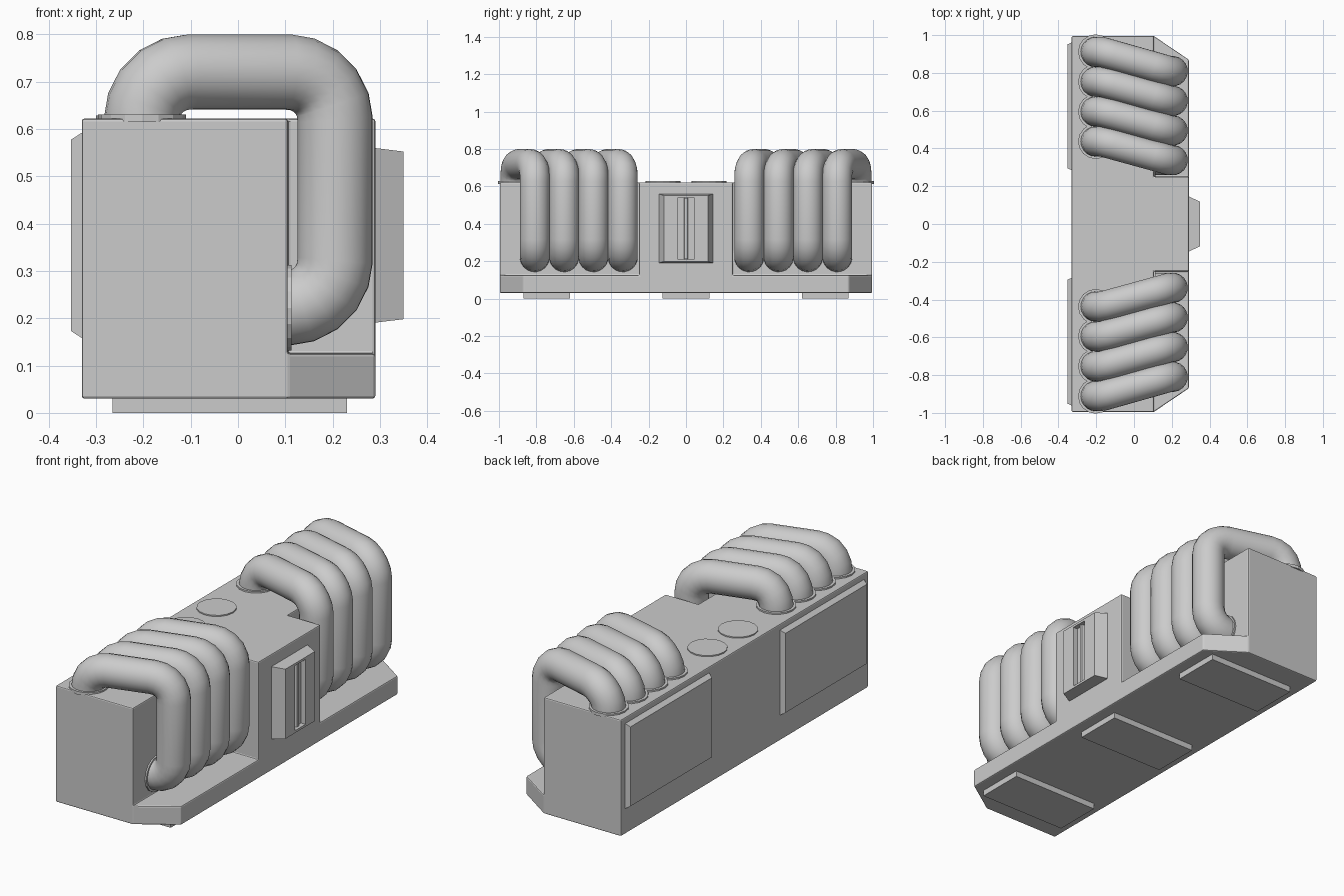
import bpy, bmesh, math
from mathutils import Vector, Matrix

if "Cube" in bpy.data.objects:
    bpy.data.objects.remove(bpy.data.objects["Cube"])

GREY = (0.6, 0.6, 0.6, 1)
grey = bpy.data.materials.new("plain grey")
grey.use_nodes = True
grey.diffuse_color = GREY
grey.node_tree.nodes["Principled BSDF"].inputs["Base Color"].default_value = GREY


def add_object(name, bm):
    bmesh.ops.recalc_face_normals(bm, faces=bm.faces)
    mesh = bpy.data.meshes.new(name)
    bm.to_mesh(mesh)
    bm.free()
    mesh.materials.append(grey)
    obj = bpy.data.objects.new(name, mesh)
    bpy.context.collection.objects.link(obj)
    return obj


def prism(name, outline, z0, z1):
    bm = bmesh.new()
    face = bm.faces.new([bm.verts.new((x, y, z0)) for x, y in outline])
    ext = bmesh.ops.extrude_face_region(bm, geom=[face])["geom"]
    top = [v for v in ext if isinstance(v, bmesh.types.BMVert)]
    bmesh.ops.translate(bm, verts=top, vec=(0, 0, z1 - z0))
    return add_object(name, bm)


def rect(x0, x1, y0, y1):
    return [(x0, y0), (x1, y0), (x1, y1), (x0, y1)]


def panel(name, x_in, x_out, y, z, half_y, half_z, taper_y, taper_z, slot=None):
    """Side plate whose outer face is narrowed, with an optional sunken slot."""
    bm = bmesh.new()
    bmesh.ops.create_cube(bm, size=2)
    for v in bm.verts:
        outer = v.co.x > 0
        ty, tz = (taper_y, taper_z) if outer else (0, 0)
        v.co = (x_out if outer else x_in,
                y + v.co.y * (half_y - ty), z + v.co.z * (half_z - tz))
    if slot:
        face = max(bm.faces, key=lambda f: f.calc_center_median().x)
        geom = bmesh.ops.inset_individual(bm, faces=[face], thickness=0.01)
        for v in face.verts:
            v.co.y = math.copysign(slot[0], v.co.y - y) + y
            v.co.z = math.copysign(slot[1], v.co.z - z) + z
        ext = bmesh.ops.extrude_discrete_faces(bm, faces=[face])["faces"][0]
        bmesh.ops.translate(bm, verts=ext.verts, vec=(-slot[2], 0, 0))
    return add_object(name, bm)


def disc(name, centre, radius, depth, axis="Z"):
    bm = bmesh.new()
    turn = Matrix.Rotation(math.pi / 2, 4, "Y") if axis == "X" else Matrix()
    bmesh.ops.create_cone(bm, cap_ends=True, segments=16, radius1=radius,
                          radius2=radius, depth=depth,
                          matrix=Matrix.Translation(centre) @ turn)
    return add_object(name, bm)


# Main housing: chamfered block with a coil bay cut from each end
BACK, WALL, FACE = -0.33, 0.105, 0.29
housing = prism("housing", [(BACK, -0.995), (WALL, -0.995), (FACE, -0.87),
                            (FACE, 0.87), (WALL, 0.995), (BACK, 0.995)], 0.03, 0.622)
for side, label in ((-1, "right"), (1, "left")):
    ys = sorted((side * 0.25, side * 1.2))
    cutter = prism("bay_cutter_" + label, rect(WALL, 0.5, *ys), 0.125, 0.8)
    cutter.hide_render = True
    cutter.hide_viewport = True
    cutter.display_type = "WIRE"
    cut = housing.modifiers.new("bay " + label, "BOOLEAN")
    cut.operation = "DIFFERENCE"
    cut.solver = "EXACT"
    cut.object = cutter
bevel = housing.modifiers.new("soft edges", "BEVEL")
bevel.width = 0.006
bevel.segments = 2
bevel.limit_method = "ANGLE"

# Feet
for i, y in enumerate((-0.745, 0, 0.745)):
    prism(f"foot_{i + 1}", rect(-0.265, 0.23, y - 0.125, y + 0.125), 0, 0.035)

# Back cover plates
for side, label in ((-1, "right"), (1, "left")):
    panel("back_plate_" + label, BACK + 0.005, -0.353, side * 0.623, 0.375,
          0.34, 0.22, 0.012, 0.018)

# Control box with sunken slot
panel("control_box", FACE - 0.005, 0.35, 0, 0.375, 0.148, 0.185, 0.03, 0.008,
      slot=(0.043, 0.165, 0.025))
panel("slot_rib", 0.32, 0.338, 0, 0.375, 0.012, 0.163, 0.004, 0.0)

# Flat caps on top of the middle
for side in (-1, 1):
    disc(f"top_cap_{'left' if side > 0 else 'right'}",
         (-0.207, side * 0.123, 0.622), 0.093, 0.012)

# Coil centre line in the x-z plane: straight runs joined by round elbows
R, TOP, X_IN, X_OUT, LOW = 0.1, 0.72, -0.203, 0.205, 0.222


def elbow(cx, cz, start):
    for k in range(6):
        a = math.radians(start - 18 * k)
        yield cx + R * math.cos(a), cz + R * math.sin(a)


path = [(X_IN, 0.58)]
path += elbow(X_IN + R, TOP - R, 180)
path += elbow(X_OUT - R, TOP - R, 90)
path += elbow(X_OUT - R, LOW + R, 0)
path += [(0.07, LOW)]


def coil(name, y_in, y_out):
    curve = bpy.data.curves.new(name, "CURVE")
    curve.dimensions = "3D"
    curve.bevel_depth = 0.08
    curve.bevel_resolution = 8
    spline = curve.splines.new("POLY")
    spline.points.add(len(path) - 1)
    falling = False
    for p, (x, z) in zip(spline.points, path):
        falling = falling or x > 0.2
        t = 1 if falling else min(max((x + 0.17) / 0.36, 0), 1)
        p.co = (x, y_in + (y_out - y_in) * t, z, 1)
    spline.use_smooth = True
    curve.materials.append(grey)
    bpy.context.collection.objects.link(bpy.data.objects.new(name, curve))


# Four coils at each end, with a collar where each enters the housing
for side, label in ((-1, "right"), (1, "left")):
    for i in range(4):
        y_in = side * (0.437 + 0.158 * i)
        y_out = side * (0.338 + 0.157 * i)
        coil(f"coil_{label}_{i + 1}", y_in, y_out)
        disc(f"top_collar_{label}_{i + 1}", (X_IN, y_in, 0.622), 0.093, 0.016)
        disc(f"wall_collar_{label}_{i + 1}", (WALL, y_out, LOW), 0.09, 0.016, "X")
